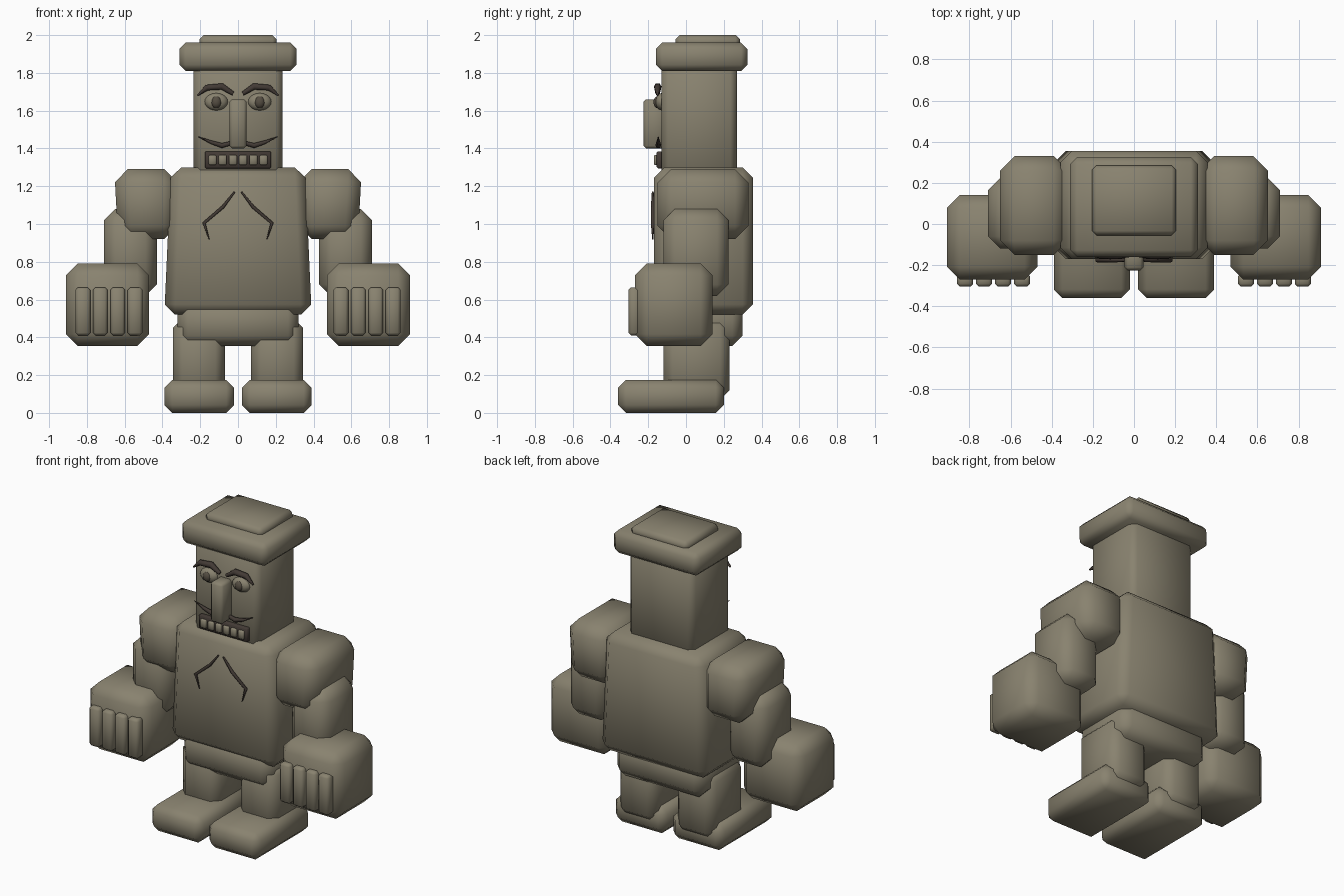
import bpy, bmesh, math
from mathutils import Vector

if "Cube" in bpy.data.objects:
    bpy.data.objects.remove(bpy.data.objects["Cube"])


def material(name, rgb):
    m = bpy.data.materials.new(name)
    m.diffuse_color = (*rgb, 1)
    m.use_nodes = True
    m.node_tree.nodes["Principled BSDF"].inputs["Base Color"].default_value = m.diffuse_color
    return m


STONE = material("stone", (0.25, 0.225, 0.16))
DARK = material("dark_brown", (0.055, 0.042, 0.035))
PUPIL = material("pupil_brown", (0.09, 0.075, 0.055))


def add_mesh(name, bm, mat):
    bmesh.ops.recalc_face_normals(bm, faces=bm.faces)
    for f in bm.faces:
        f.smooth = True
    me = bpy.data.meshes.new(name)
    bm.to_mesh(me)
    bm.free()
    me.materials.append(mat)
    ob = bpy.data.objects.new(name, me)
    bpy.context.collection.objects.link(ob)
    return ob


def block(name, xs, ys, zs, bevel=0.05, mat=STONE, side=1, top=None, bottom=None):
    """Chamfered block; top and bottom may give another x range at that end."""
    bm = bmesh.new()
    bmesh.ops.create_cube(bm, size=1)
    for v in bm.verts:
        up = v.co.z > 0
        xr = (top if up else bottom) or xs
        v.co = (side * xr[v.co.x > 0], ys[v.co.y > 0], zs[up])
    ob = add_mesh(name, bm, mat)
    mod = ob.modifiers.new("chamfer", "BEVEL")
    mod.width = bevel
    mod.segments = 1
    mod.limit_method = "NONE"
    return ob


def stroke(name, pts, radii, y, side, mat=DARK):
    """Tapered faceted stroke through (x, z) points on the front."""
    cu = bpy.data.curves.new(name, "CURVE")
    cu.dimensions = "3D"
    cu.bevel_depth = 1
    cu.bevel_resolution = 1
    cu.use_fill_caps = True
    sp = cu.splines.new("POLY")
    sp.points.add(len(pts) - 1)
    for p, (x, z), r in zip(sp.points, pts, radii):
        p.co = (side * x, y, z, 1)
        p.radius = r
    cu.materials.append(mat)
    ob = bpy.data.objects.new(name, cu)
    bpy.context.collection.objects.link(ob)


def ball(name, centre, size, mat):
    bm = bmesh.new()
    bmesh.ops.create_uvsphere(bm, u_segments=16, v_segments=10, radius=1)
    for v in bm.verts:
        v.co = Vector(centre) + Vector(a * b for a, b in zip(v.co, size))
    add_mesh(name, bm, mat)


# Trunk, head and hat
block("torso", (-0.39, 0.39), (-0.17, 0.355), (0.52, 1.30), 0.055, top=(-0.355, 0.355))
block("pelvis", (-0.32, 0.32), (-0.145, 0.30), (0.355, 0.60), 0.055)
block("head", (-0.235, 0.235), (-0.13, 0.27), (1.25, 1.86), 0.035)
block("hat_brim", (-0.31, 0.31), (-0.16, 0.325), (1.81, 1.96), 0.033)
block("hat_top", (-0.205, 0.205), (-0.055, 0.285), (1.93, 2.0), 0.022)

# Nose and mouth
block("nose", (-0.045, 0.045), (-0.225, -0.10), (1.40, 1.66), 0.014)
block("mouth", (-0.175, 0.175), (-0.155, -0.10), (1.295, 1.385), 0.006, DARK)
for i in range(6):
    x = (i - 2.5) * 0.054
    block(f"tooth_{i + 1}", (x - 0.021, x + 0.021), (-0.17, -0.13), (1.312, 1.366), 0.006)

for s, label in ((1, "left"), (-1, "right")):
    # Limbs
    block(f"{label}_foot", (0.02, 0.39), (-0.36, 0.20), (0, 0.175), 0.042, side=s)
    block(f"{label}_leg", (0.07, 0.345), (-0.12, 0.23), (0.07, 0.50), 0.05, side=s)
    block(f"{label}_shoulder", (0.32, 0.655), (-0.15, 0.33), (0.92, 1.29), 0.07,
          side=s, bottom=(0.32, 0.635))
    block(f"{label}_arm", (0.43, 0.71), (-0.12, 0.225), (0.62, 1.08), 0.06, side=s)
    block(f"{label}_hand", (0.47, 0.91), (-0.27, 0.14), (0.355, 0.79), 0.062, side=s)
    for i in range(4):
        x = 0.545 + i * 0.092
        block(f"{label}_finger_{i + 1}", (x - 0.039, x + 0.039), (-0.305, -0.24),
              (0.41, 0.665), 0.014, side=s)

    # Face details
    ball(f"{label}_eye", (s * 0.115, -0.128, 1.647), (0.062, 0.034, 0.046), STONE)
    ball(f"{label}_pupil", (s * 0.115, -0.15, 1.645), (0.027, 0.022, 0.032), PUPIL)
    stroke(f"{label}_eyebrow", [(0.025, 1.69), (0.085, 1.728), (0.165, 1.722), (0.215, 1.68)],
           [0.012, 0.02, 0.018, 0.005], -0.15, s)
    stroke(f"{label}_moustache", [(0.03, 1.43), (0.085, 1.415), (0.14, 1.432), (0.21, 1.462)],
           [0.012, 0.015, 0.011, 0.002], -0.147, s)

    # Chest marks
    stroke(f"{label}_chest_mark", [(0.018, 1.17), (0.08, 1.09), (0.18, 1.005), (0.153, 0.918)],
           [0.005, 0.01, 0.01, 0.003], -0.176, s)
